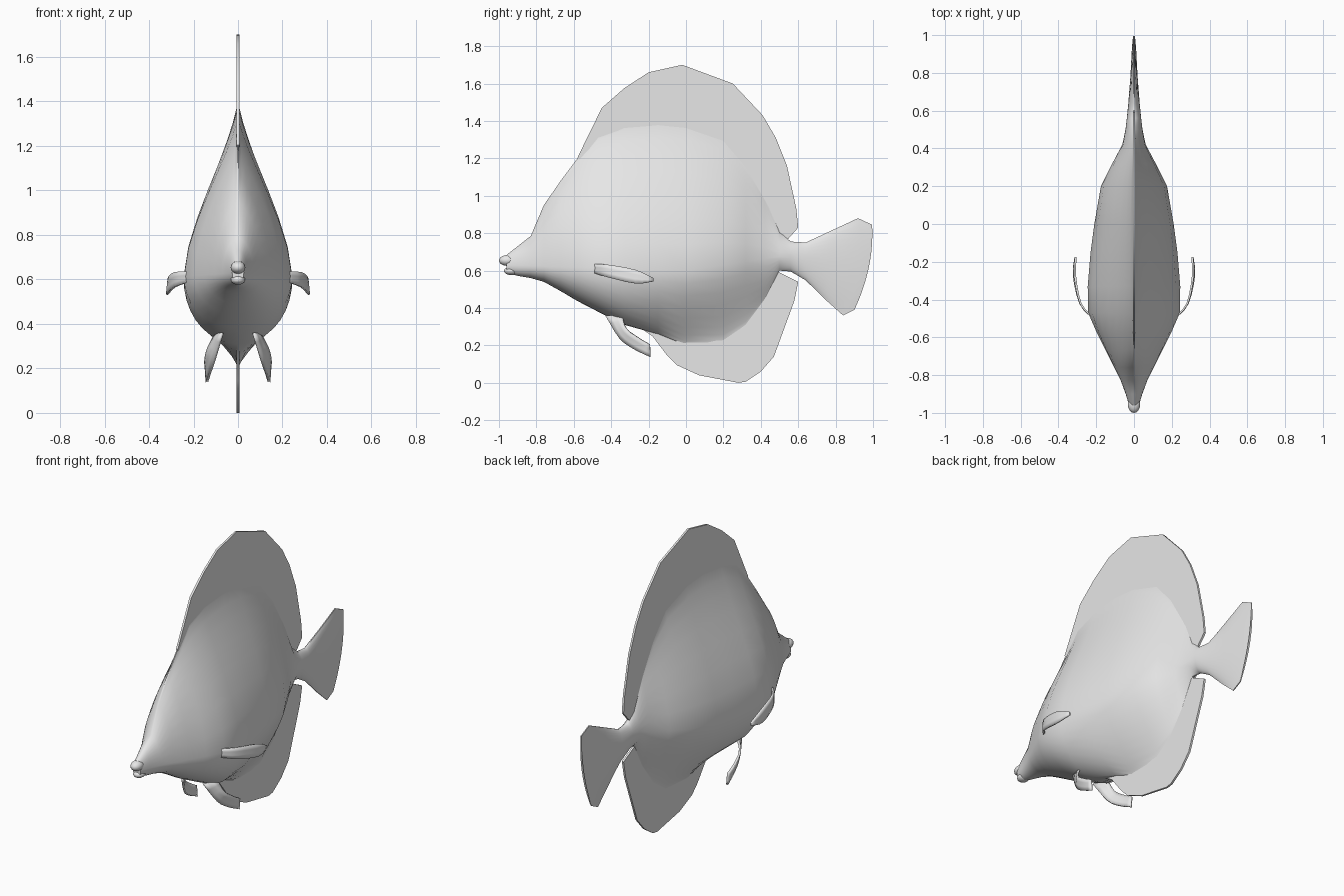
import bpy, bmesh, math
from mathutils import Vector

if "Cube" in bpy.data.objects:
    bpy.data.objects.remove(bpy.data.objects["Cube"])

grey = bpy.data.materials.new("fish grey")
grey.diffuse_color = (0.8, 0.8, 0.8, 1)
grey.use_nodes = True
grey.node_tree.nodes["Principled BSDF"].inputs["Base Color"].default_value = grey.diffuse_color


def clamp(v):
    return max(0, min(1, v))


def finish(name, bm, angle=50):
    bmesh.ops.recalc_face_normals(bm, faces=bm.faces[:])
    me = bpy.data.meshes.new(name)
    bm.to_mesh(me)
    bm.free()
    ob = bpy.data.objects.new(name, me)
    bpy.context.collection.objects.link(ob)
    me.materials.append(grey)
    bpy.ops.object.select_all(action='DESELECT')
    ob.select_set(True)
    bpy.context.view_layer.objects.active = ob
    bpy.ops.object.shade_smooth_by_angle(angle=math.radians(angle))
    return ob


def loft(name, rings):
    bm = bmesh.new()
    loops = [[bm.verts.new(p) for p in r] for r in rings]
    n = len(loops[0])
    for a, b in zip(loops, loops[1:]):
        for i in range(n):
            j = (i + 1) % n
            bm.faces.new((a[i], a[j], b[j], b[i]))
    bm.faces.new(loops[0])
    bm.faces.new(loops[-1])
    return finish(name, bm)


STEPS = 9


def section(top, bottom, width, bulge=0):
    """Cross-section: rounded at the snout and tail, tapering to a keel between."""
    (ty, tz), (by, bz) = top, bottom
    mid = .6 + (.15 * ty if ty > 0 else -.03 * ty)
    if ty > .6:
        mid = (tz + bz) / 2
    rear = clamp((ty - .4) / .16)
    round_up = max(clamp((-ty - .45) / .4), rear)
    round_low = max(clamp((.05 - ty) / .3), rear)
    pts = []
    for i in range(2 * STEPS + 1):
        s = math.cos(math.pi * i / (2 * STEPS))
        r = round_up if s > 0 else round_low
        x = width * max(1 - abs(s) ** (1.6 + .5 * r), 0) ** (1.5 - r)
        z = mid + s * (tz - mid if s > 0 else mid - bz)
        f = (z - bz) / (tz - bz)
        pts.append((max(x, .003), by + (ty - by) * f + bulge * 4 * f * (1 - f), z))
    return pts + [(-x, y, z) for x, y, z in reversed(pts)]


# Body stations: y, top z, bottom z, half width
body = [(-.96, .683, .588, .026), (-.9, .73, .572, .044), (-.83, .785, .56, .07),
        (-.76, .95, .54, .105), (-.67, 1.08, .49, .15), (-.58, 1.2, .437, .195),
        (-.47, 1.34, .38, .243), (-.33, 1.4, .31, .245), (-.15, 1.42, .26, .23),
        (0, 1.41, .2, .21), (.2, 1.34, .2, .175), (.32, 1.2, .28, .115),
        (.42, 1.02, .42, .062), (.5, .81, .6, .045), (.56, .755, .595, .038)]
rings = [section((y, t), (y, b), w) for y, t, b, w in body]

# Tail fin stations fan out and lean back
rings += [section((.64, .75), (.64, .548), .03),
          section((.78, .815), (.745, .445), .019, .02),
          section((.92, .88), (.84, .36), .011, .05),
          section((.995, .845), (.9, .39), .006, .03)]
loft("body_and_tail", rings)

# Lips
for name, loc, size in (("upper_lip", (0, -.955, .654), (.033, .045, .029)),
                        ("lower_lip", (0, -.935, .598), (.033, .038, .022))):
    bm = bmesh.new()
    bmesh.ops.create_uvsphere(bm, u_segments=16, v_segments=10, radius=1)
    for v in bm.verts:
        v.co = Vector(loc) + Vector([c * s for c, s in zip(v.co, size)])
    finish(name, bm)


# Thin upright fins on the centre line
def plate(name, outline, half=.006):
    bm = bmesh.new()
    sides = [[bm.verts.new((x, y, z)) for y, z in outline] for x in (-half, half)]
    n = len(outline)
    for i in range(n):
        j = (i + 1) % n
        bm.faces.new((sides[0][i], sides[0][j], sides[1][j], sides[1][i]))
    bmesh.ops.triangulate(bm, faces=[bm.faces.new(s) for s in sides])
    finish(name, bm, 40)


plate("dorsal_fin", [
    (-.58, 1.205), (-.45, 1.47), (-.33, 1.575), (-.2, 1.66), (-.02, 1.7), (.25, 1.6),
    (.41, 1.43), (.48, 1.31), (.54, 1.16), (.59, .93), (.6, .83), (.545, .768),
    (.4, .75), (-.4, 1.0)])
plate("anal_fin", [
    (-.3, .33), (-.18, .25), (-.1, .145), (-.05, .095), (.07, .04), (.28, 0),
    (.32, .006), (.4, .06), (.47, .14), (.58, .44), (.6, .54), (.5, .59),
    (.4, .62), (-.2, .45)])


def smooth_path(pts, cuts=3):
    """Round off a path through a few points."""
    p = [Vector(q) for q in pts]
    p = [2 * p[0] - p[1]] + p + [2 * p[-1] - p[-2]]
    out = []
    for a, b, c, d in zip(p, p[1:], p[2:], p[3:]):
        for k in range(cuts):
            t = k / cuts
            out.append(.5 * (2 * b + (c - a) * t + (2 * a - 5 * b + 4 * c - d) * t ** 2
                             + (3 * b - a - 3 * c + d) * t ** 3))
    return out + [p[-2]]


# Curved side fins, each spanned between two edges running from root to tip
def side_fin(name, edge_a, edge_b, thick):
    for side, sign in (("right", 1), ("left", -1)):
        bm = bmesh.new()
        rows = []
        for a, b in zip(smooth_path(edge_a), smooth_path(edge_b)):
            row = [a.lerp(b, k / 3) for k in range(4)]
            rows.append([bm.verts.new((p.x * sign, p.y, p.z)) for p in row])
        for r, q in zip(rows, rows[1:]):
            for k in range(3):
                bm.faces.new((r[k], r[k + 1], q[k + 1], q[k]))
        mod = finish(side + "_" + name, bm).modifiers.new("thickness", 'SOLIDIFY')
        mod.thickness = thick
        mod.offset = 0


side_fin("pectoral_fin",
         [(.215, -.5, .635), (.283, -.42, .632), (.312, -.27, .604), (.308, -.175, .56)],
         [(.215, -.5, .59), (.285, -.42, .565), (.319, -.27, .531), (.31, -.175, .542)],
         .01)
side_fin("pelvic_fin",
         [(.07, -.43, .36), (.105, -.355, .24), (.125, -.28, .182), (.14, -.19, .138)],
         [(.1, -.34, .355), (.135, -.32, .29), (.146, -.25, .238), (.144, -.192, .205)],
         .012)
